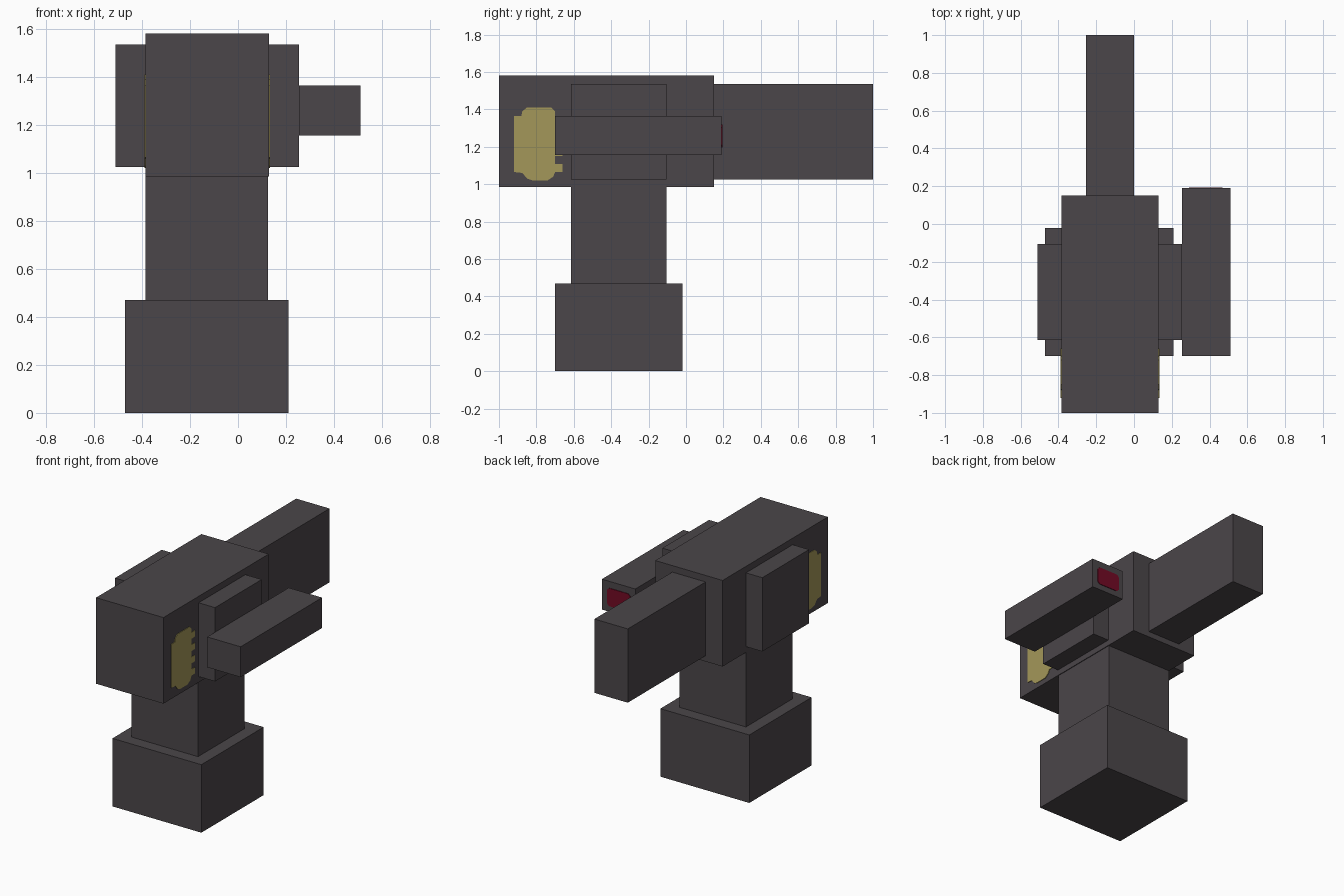
import bpy
import bmesh
from mathutils import Vector

if "Cube" in bpy.data.objects:
    bpy.data.objects.remove(bpy.data.objects["Cube"], do_unlink=True)


def material(name, color):
    mat = bpy.data.materials.new(name)
    mat.use_nodes = True
    mat.diffuse_color = (*color, 1)
    mat.node_tree.nodes["Principled BSDF"].inputs["Base Color"].default_value = (*color, 1)
    return mat


charcoal = material("charcoal", (0.07, 0.061, 0.067))
gold = material("dull_gold", (0.37, 0.31, 0.1))
red = material("dark_red", (0.17, 0.003, 0.018))


def finish(name, bm, mat):
    mesh = bpy.data.meshes.new(name)
    bmesh.ops.recalc_face_normals(bm, faces=bm.faces)
    bm.to_mesh(mesh)
    bm.free()
    mesh.materials.append(mat)
    obj = bpy.data.objects.new(name, mesh)
    bpy.context.collection.objects.link(obj)
    return obj


def box(name, x, y, z, mat=charcoal):
    """Box from (low, high) spans on each axis."""
    bm = bmesh.new()
    bmesh.ops.create_cube(bm, size=1)
    for v in bm.verts:
        v.co = [span[0] if c < 0 else span[1] for c, span in zip(v.co, (x, y, z))]
    return finish(name, bm, mat)


def plate(name, points, depth, mat):
    """Thin plate extruded from a flat outline."""
    bm = bmesh.new()
    face = bm.faces.new([bm.verts.new(p) for p in points])
    ext = bmesh.ops.extrude_face_region(bm, geom=[face])
    moved = [g for g in ext["geom"] if isinstance(g, bmesh.types.BMVert)]
    bmesh.ops.translate(bm, vec=Vector(depth), verts=moved)
    return finish(name, bm, mat)


# Stand and main housing
box("base", (-0.47, 0.21), (-0.7, -0.02), (0, 0.47))
box("grip", (-0.385, 0.125), (-0.615, -0.105), (0.47, 0.985))
box("housing", (-0.385, 0.13), (-1, 0.15), (0.985, 1.58))
box("rear_arm", (-0.255, 0), (0.15, 1), (1.025, 1.535))

# Side pads and the offset sight
for name, span in (("right_pad", (-0.51, -0.385)), ("left_pad", (0.13, 0.255))):
    box(name, span, (-0.615, -0.105), (1.025, 1.535))
box("sight", (0.255, 0.51), (-0.7, 0.19), (1.155, 1.365))

# Emblem outline: rounded front edge, toothed rear edge
outline = [(-0.70, 1.39), (-0.72, 1.41), (-0.85, 1.41), (-0.875, 1.39), (-0.88, 1.365),
           (-0.92, 1.365), (-0.92, 1.065), (-0.875, 1.06), (-0.85, 1.03),
           (-0.82, 1.02), (-0.74, 1.02), (-0.71, 1.04)]
for i in range(4):
    low = 1.065 + i * 0.085
    outline += [(-0.70, low), (-0.66, low), (-0.66, low + 0.043), (-0.70, low + 0.043)]
for name, x, out in (("left_emblem", 0.13, 0.004), ("right_emblem", -0.385, -0.004)):
    plate(name, [(x, y, z) for y, z in outline], (out, 0, 0), gold)

# Red lens with clipped corners on the back of the sight
cx, cz, hx, hz, cut = 0.38, 1.257, 0.088, 0.062, 0.015
lens = []
for sx, sz in ((1, 1), (-1, 1), (-1, -1), (1, -1)):
    corner = [(cx + sx * hx, 0.19, cz + sz * (hz - cut)),
              (cx + sx * (hx - cut), 0.19, cz + sz * hz)]
    lens += corner if sx * sz > 0 else corner[::-1]
plate("sight_lens", lens, (0, 0.004, 0), red)
